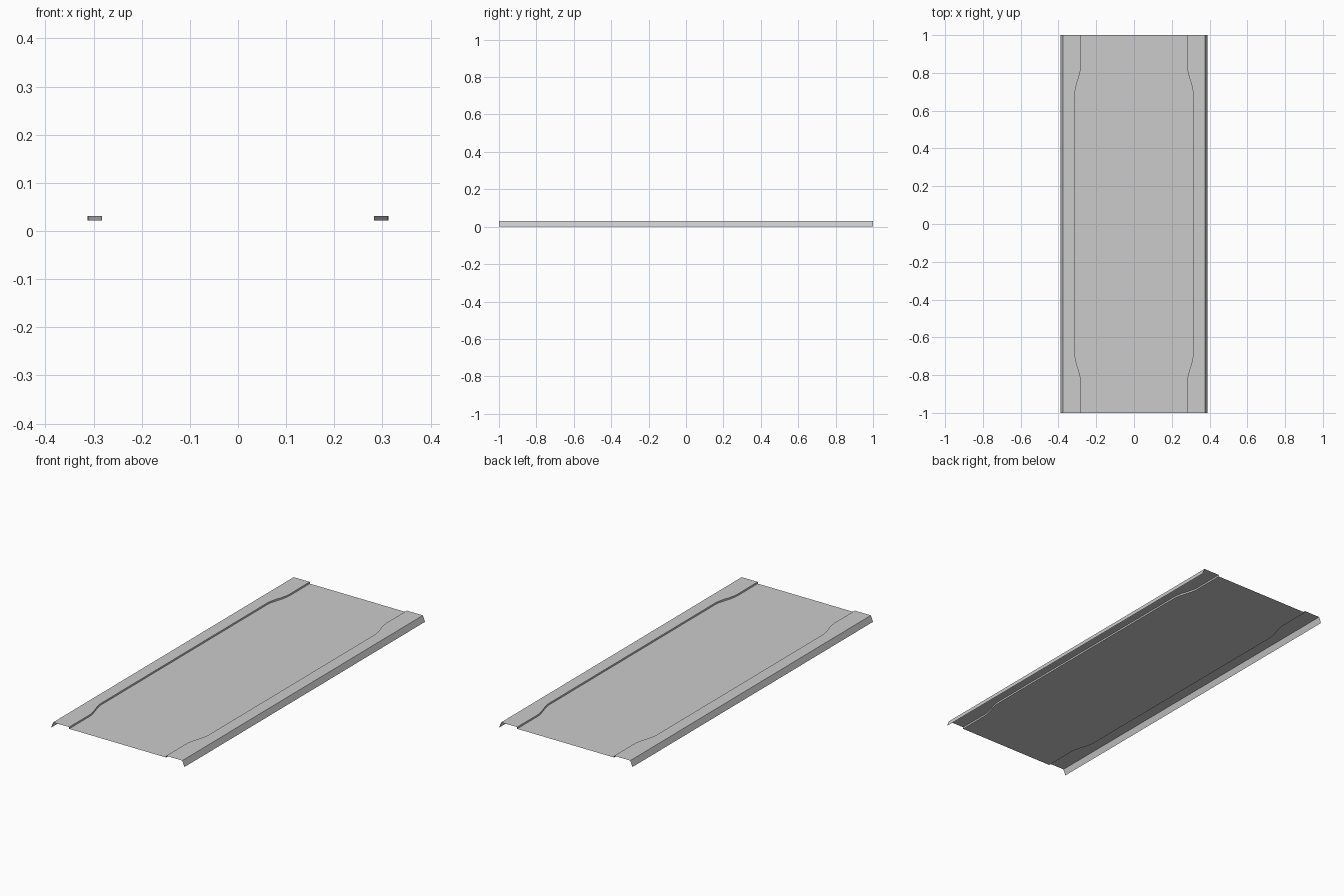
import bpy, bmesh

if "Cube" in bpy.data.objects:
    bpy.data.objects.remove(bpy.data.objects["Cube"])

PANEL_Z, RAIL_Z = 0.022, 0.031      # recessed panel and raised side heights
STEP_END, STEP_MID = 0.2825, 0.3125  # half width of the recess at ends / middle
BEND_OUT, BEND_IN = 0.83, 0.69       # y range of the S-bend in the step
SEGS = 6


def half_profile(step):
    # right half of the cross-section: panel edge, step wall, rail, sloped lip
    return [(step, PANEL_Z), (step, RAIL_Z), (0.376, RAIL_Z), (0.388, 0.0)]


# stations along the length with the recess half width at each
half = []
for k in range(SEGS + 1):
    t = k / SEGS
    ease = t * t * (3 - 2 * t)
    half.append((BEND_IN + (BEND_OUT - BEND_IN) * t,
                 STEP_MID + (STEP_END - STEP_MID) * ease))
half.append((1.0, STEP_END))
stations = [(-y, s) for y, s in reversed(half)] + half

# folded sheet swept through the stations
bm = bmesh.new()
rows = []
for y, s in stations:
    right = half_profile(s)
    profile = [(-x, z) for x, z in reversed(right)] + right
    rows.append([bm.verts.new((x, y, z)) for x, z in profile])
for a, b in zip(rows, rows[1:]):
    for i in range(len(a) - 1):
        bm.faces.new((a[i], a[i + 1], b[i + 1], b[i]))

# merge the coplanar strips into clean flat faces
bmesh.ops.dissolve_limit(bm, angle_limit=0.001, verts=bm.verts, edges=bm.edges)

mesh = bpy.data.meshes.new("folded_panel")
bm.to_mesh(mesh)
bm.free()
panel = bpy.data.objects.new("folded_panel", mesh)
bpy.context.collection.objects.link(panel)
